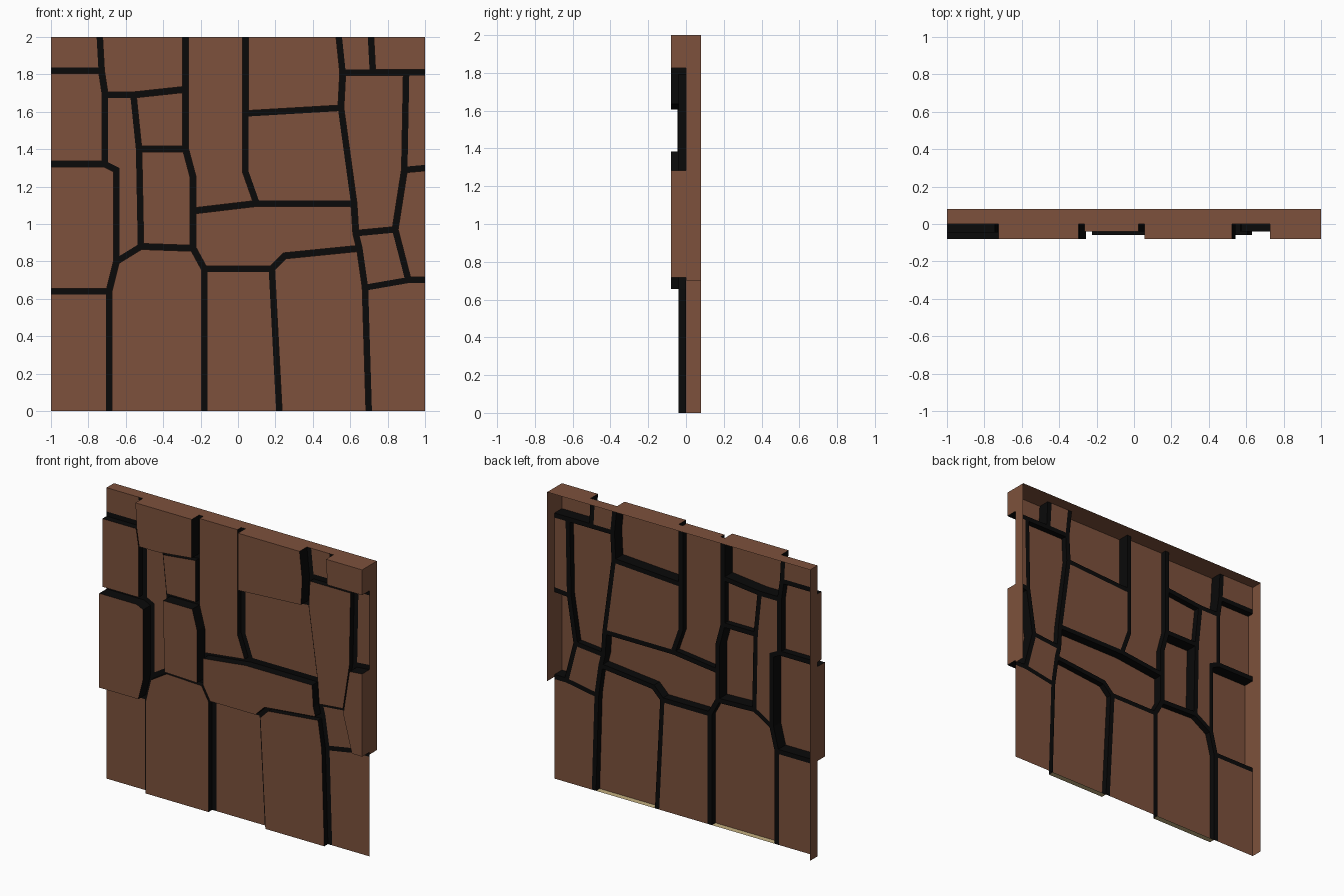
import bpy, bmesh
from mathutils import Vector

if "Cube" in bpy.data.objects:
    bpy.data.objects.remove(bpy.data.objects["Cube"])

def material(name, rgb):
    m = bpy.data.materials.new(name)
    m.diffuse_color = (*rgb, 1)
    m.use_nodes = True
    m.node_tree.nodes["Principled BSDF"].inputs["Base Color"].default_value = m.diffuse_color
    return m

BROWN = material("brown_stone", (0.205, 0.083, 0.045))
BLACK = material("black_mortar", (0.003, 0.003, 0.003))
TAN = material("tan_underside", (0.56, 0.44, 0.22))
BACK = 0.08      # rear edge of the outer rim; the panel is open at the back
GAP = 0.016      # half width of the mortar joints

# Joint crossings (x, z), one letter each, from the top row down
N = dict(
    A=(-1, 2), B=(-.74, 2), C=(-.28, 2), D=(.04, 2), E=(.54, 2), F=(.71, 2), G=(1, 2),
    H=(-1, 1.82), I=(-.73, 1.82), J=(-.71, 1.69), K=(-.56, 1.69), L=(-.28, 1.72),
    M=(.04, 1.59), N=(.55, 1.62), O=(.56, 1.81), P=(.72, 1.81), Q=(.9, 1.81), R=(1, 1.81),
    S=(-1, 1.32), T=(-.71, 1.32), U=(-.65, 1.29), V=(-.53, 1.4), W=(-.28, 1.4),
    X=(-.24, 1.25), Y=(.04, 1.28), Z=(.1, 1.11), a=(-.24, 1.07), b=(.62, 1.11),
    c=(.89, 1.29), d=(1, 1.3), e=(.63, .95), f=(.84, .97), g=(.91, .7), h=(1, .7),
    i=(-1, .64), j=(-.69, .64), k=(-.65, .8), l=(-.52, .88), m=(-.24, .87),
    n=(-.18, .76), o=(.18, .76), p=(.25, .83), q=(.65, .87), r=(.68, .66),
    s=(-1, 0), t=(-.69, 0), u=(-.18, 0), v=(.22, 0), w=(.7, 0), x=(1, 0))

# Stones: corner letters clockwise, and how far each stands out
STONES = [
    ("ABIH", 0), ("BCLKJI", .08), ("CDMYZaXWL", .04), ("DEONM", .08), ("EFPO", 0),
    ("FGRQP", .08), ("HIJTS", .045), ("JKVlkUT", 0), ("KLWV", .04), ("VWXaml", .08),
    ("MNbZY", 0), ("OPQcfebN", .04), ("QRdc", 0), ("STUkji", .08), ("aZbeqponm", .06),
    ("cdhgf", .08), ("efgrq", 0), ("ijts", 0), ("jklmnut", .04), ("novu", 0),
    ("opqrwv", .04), ("rghxw", 0)]

def on_rim(p, q):
    return (p.x == q.x and abs(p.x) == 1) or (p.y == q.y and p.y in (0, 2))

def inset(pts):
    """Move every joint edge inward by GAP, leaving outer edges in place."""
    out = []
    for k, cur in enumerate(pts):
        prev, nxt = pts[k - 1], pts[(k + 1) % len(pts)]
        e1, e2 = (cur - prev).normalized(), (nxt - cur).normalized()
        n1, n2 = Vector((-e1.y, e1.x)), Vector((-e2.y, e2.x))
        w1 = 0 if on_rim(prev, cur) else GAP
        w2 = 0 if on_rim(cur, nxt) else GAP
        det = n1.x * n2.y - n1.y * n2.x
        if abs(det) < 0.15:
            out.append(cur + n1 * w1)
        else:
            out.append(cur + Vector(((w1 * n2.y - w2 * n1.y) / det,
                                     (n1.x * w2 - n2.x * w1) / det)))
    return out

def finish(bm, name):
    bmesh.ops.remove_doubles(bm, verts=bm.verts, dist=1e-5)
    me = bpy.data.meshes.new(name)
    bm.to_mesh(me)
    bm.free()
    for mat in (BROWN, BLACK, TAN):
        me.materials.append(mat)
    bpy.context.collection.objects.link(bpy.data.objects.new(name, me))

def face(bm, corners, mat):
    f = bm.faces.new([bm.verts.new((p.x, y, p.y)) for p, y in corners])
    f.material_index = mat

mortar, rim = bmesh.new(), bmesh.new()
for num, (letters, depth) in enumerate(STONES, 1):
    outer = [Vector(N[ch]) for ch in reversed(letters)]
    inner = inset(outer)
    bm = bmesh.new()
    # stone front
    face(bm, [(p, -depth) for p in inner], 0)
    for k in range(len(outer)):
        k2 = (k + 1) % len(outer)
        o1, o2, i1, i2 = outer[k], outer[k2], inner[k], inner[k2]
        edge = on_rim(o1, o2)
        bottom = edge and o1.y == 0
        # stone sides: dark in joints, brown at the rim, tan underneath
        if depth:
            face(bm, [(i1, 0), (i2, 0), (i2, -depth), (i1, -depth)],
                 2 if bottom else 0 if edge else 1)
        # mortar strip in the joint
        if not edge:
            face(mortar, [(o1, 0), (o2, 0), (i2, 0), (i1, 0)], 1)
        # outer rim along the top and both sides
        elif not bottom:
            face(rim, [(o1, BACK), (o2, BACK), (o2, 0), (o1, 0)], 0)
    finish(bm, f"stone_{num:02d}")
finish(mortar, "mortar_joints")
finish(rim, "outer_rim")
